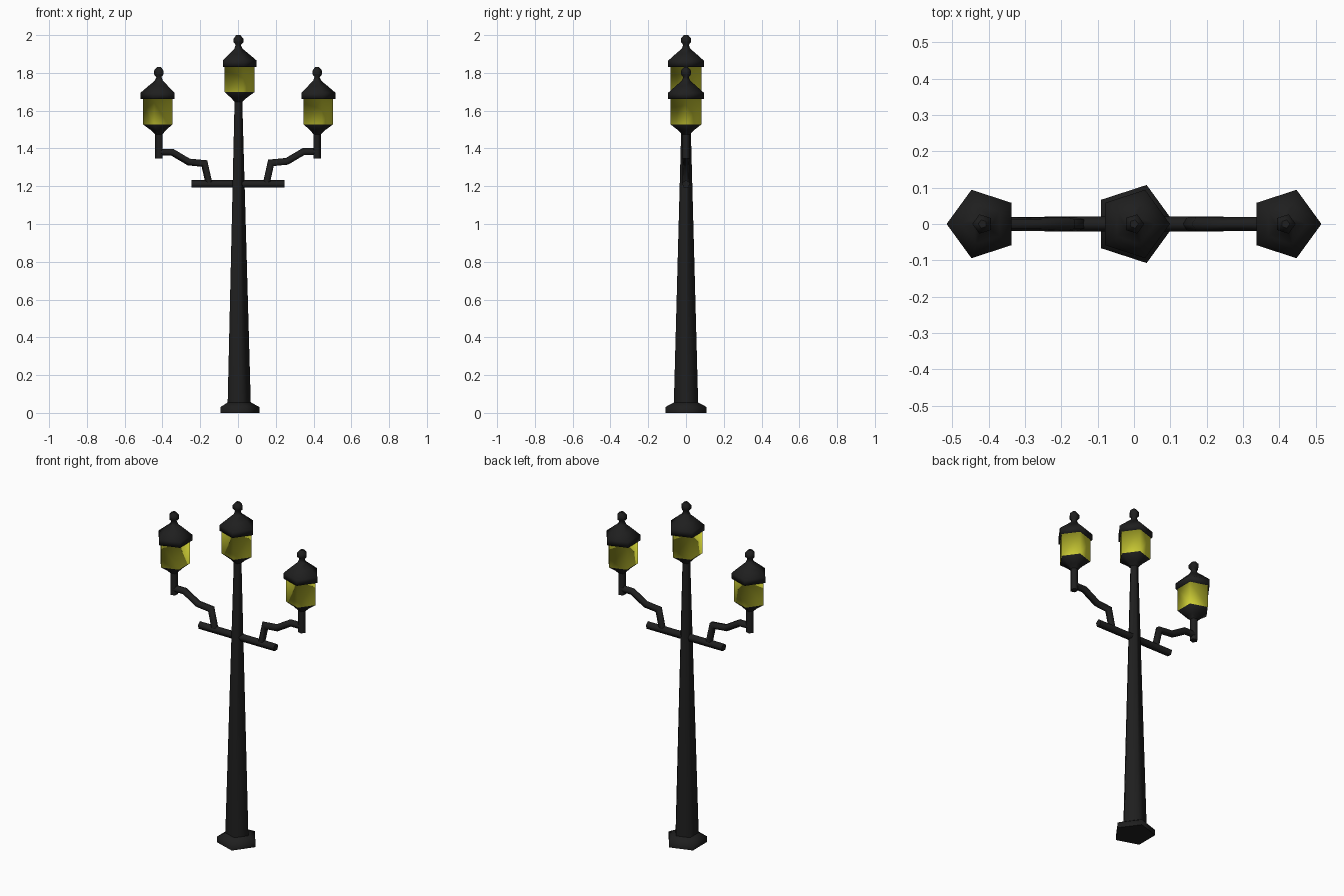
import bpy, bmesh, math
from mathutils import Vector

if "Cube" in bpy.data.objects:
    bpy.data.objects.remove(bpy.data.objects["Cube"])


def material(name, rgb):
    m = bpy.data.materials.new(name)
    m.diffuse_color = (*rgb, 1)
    m.use_nodes = True
    m.node_tree.nodes["Principled BSDF"].inputs["Base Color"].default_value = m.diffuse_color
    return m


IRON = material("black iron", (0.0135, 0.0135, 0.0135))
GLASS = material("yellow glass", (0.7, 0.7, 0.04))
SIDES = 5


def build(name, rings, glass_band=None):
    """Skin five-point rings, cap both ends; one band may be glass."""
    bm = bmesh.new()
    loops = [[bm.verts.new(p) for p in ring] for ring in rings]
    for k, (a, b) in enumerate(zip(loops, loops[1:])):
        for i in range(SIDES):
            j = (i + 1) % SIDES
            f = bm.faces.new((a[i], a[j], b[j], b[i]))
            f.smooth = True
            f.material_index = int(k == glass_band)
    bm.faces.new(loops[0])
    bm.faces.new(loops[-1])
    bmesh.ops.recalc_face_normals(bm, faces=bm.faces)
    me = bpy.data.meshes.new(name)
    bm.to_mesh(me)
    bm.free()
    me.materials.append(IRON)
    if glass_band is not None:
        me.materials.append(GLASS)
    ob = bpy.data.objects.new(name, me)
    bpy.context.collection.objects.link(ob)
    return ob


def lathe(name, profile, x=0, z=0, side=1, glass_band=None):
    """Pentagonal turned part; profile is (radius, height)."""
    angles = [math.tau * i / SIDES for i in range(SIDES)]
    rings = [[(x + side * r * math.cos(a), r * math.sin(a), z + h) for a in angles]
             for r, h in profile]
    return build(name, rings, glass_band)


def tube(name, path, r):
    """Mitred pentagonal tube along a path of (x, z) points."""
    pts = [Vector((x, 0, z)) for x, z in path]
    rings = []
    for i, p in enumerate(pts):
        d0 = (p - pts[i - 1]).normalized() if i else (pts[1] - p).normalized()
        d1 = (pts[i + 1] - p).normalized() if i < len(pts) - 1 else d0
        t = (d0 + d1).normalized()
        n = Vector((-t.z, 0, t.x)) / max(t.dot(d0), 0.5)
        rings.append([p + n * r * math.cos(a) + Vector((0, r * math.sin(a), 0))
                      for a in (math.tau * k / SIDES for k in range(SIDES))])
    return build(name, rings)


def lantern(name, x, z, side):
    """Cup, glass band, overhanging roof and finial in one turned piece."""
    lathe(name, [(0.022, -0.015), (0.042, 0.005), (0.087, 0.038),
                 (0.087, 0.172), (0.099, 0.172), (0.099, 0.205), (0.058, 0.24),
                 (0.024, 0.268), (0.015, 0.288), (0.028, 0.302),
                 (0.028, 0.322), (0.012, 0.34)], x, z, side, 2)


# Base and tapered pole
lathe("base", [(0.113, 0), (0.113, 0.032), (0.068, 0.055)])
lathe("pole", [(0.068, 0.04), (0.022, 1.67)])
lantern("top_lantern", 0, 1.66, 1)

# Crossbar
tube("crossbar", [(-0.247, 1.211), (0.247, 1.211)], 0.022)

# Mirrored bent arms, stems and lanterns
for label, s in (("right", 1), ("left", -1)):
    path = [(0.152, 1.215), (0.176, 1.322), (0.26, 1.33), (0.348, 1.382), (0.415, 1.382)]
    tube(label + "_arm", [(s * x, z) for x, z in path], 0.02)
    lathe(label + "_stem", [(0.022, 1.348), (0.022, 1.5)], s * 0.417, 0, s)
    lantern(label + "_lantern", s * 0.417, 1.49, s)
